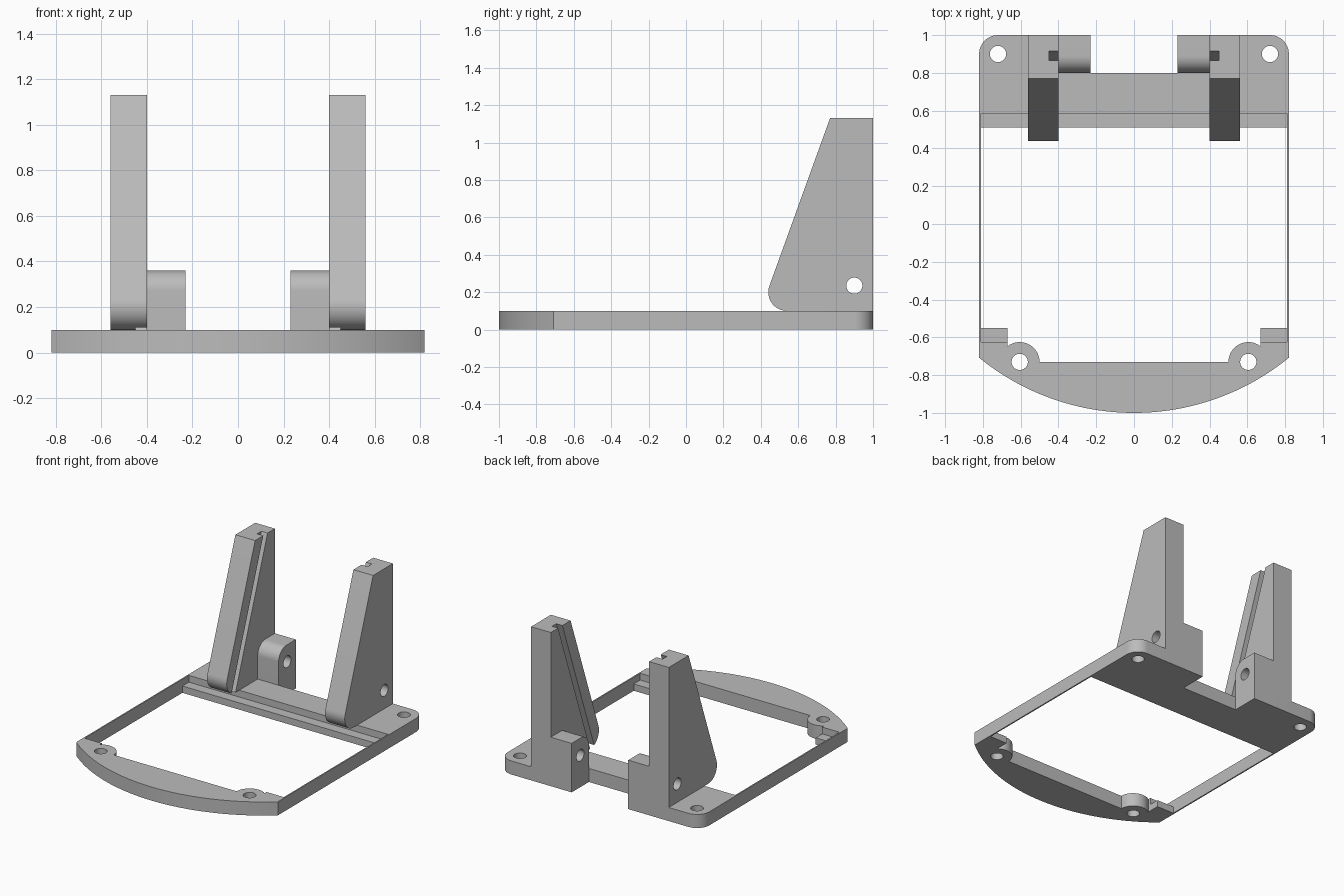
import bpy, bmesh
from math import sin, cos, radians

if "Cube" in bpy.data.objects:
    bpy.data.objects.remove(bpy.data.objects["Cube"])

grey = bpy.data.materials.new("plain grey")
grey.use_nodes = True
grey.diffuse_color = (0.5, 0.5, 0.5, 1)
grey.node_tree.nodes["Principled BSDF"].inputs["Base Color"].default_value = (0.5, 0.5, 0.5, 1)

HALF_W = 0.82      # half width of the frame
BASE_H = 0.1       # frame height
LEDGE_H = 0.05     # height of the low ledges
HOLE_R = 0.043


def arc(cx, cy, r, start, end, steps=16):
    angles = [radians(start + (end - start) * i / steps) for i in range(steps + 1)]
    return [(cx + r * cos(a), cy + r * sin(a)) for a in angles]


def circle(cx, cy, r=HOLE_R):
    return arc(cx, cy, r, 0, 360, 32)[:-1]


def prism(name, outline, lo, hi, axis="z", side=1):
    """Extrude an outline along z (points are x, y) or along x (points are y, z)."""
    bm = bmesh.new()

    def place(p, h):
        return (side * p[0], p[1], h) if axis == "z" else (side * h, p[0], p[1])

    bottom = [bm.verts.new(place(p, lo)) for p in outline]
    top = [bm.verts.new(place(p, hi)) for p in outline]
    bm.faces.new(bottom)
    bm.faces.new(top)
    n = len(outline)
    for i in range(n):
        j = (i + 1) % n
        bm.faces.new((bottom[i], bottom[j], top[j], top[i]))
    bmesh.ops.recalc_face_normals(bm, faces=bm.faces)
    mesh = bpy.data.meshes.new(name)
    bm.to_mesh(mesh)
    bm.free()
    mesh.materials.append(grey)
    obj = bpy.data.objects.new(name, mesh)
    bpy.context.collection.objects.link(obj)
    return obj


def box(name, x0, x1, y0, y1, z0, z1, side=1):
    return prism(name, [(x0, y0), (x1, y0), (x1, y1), (x0, y1)], z0, z1, "z", side)


def activate(obj):
    bpy.ops.object.select_all(action="DESELECT")
    obj.select_set(True)
    bpy.context.view_layer.objects.active = obj


def finish(obj, cutters=()):
    """Cut the holes and slots, then smooth the round faces."""
    activate(obj)
    for cutter in cutters:
        mod = obj.modifiers.new("cut", "BOOLEAN")
        mod.operation = "DIFFERENCE"
        mod.solver = "EXACT"
        mod.object = cutter
        bpy.ops.object.modifier_apply(modifier=mod.name)
        bpy.data.objects.remove(cutter)
    bpy.ops.object.shade_smooth_by_angle()


def bolt_holes(x, y):
    return [prism("hole_cutter", circle(s * x, y), -0.1, 0.3) for s in (-1, 1)]


# Rear plate with rounded corners and a notch in the back
plate = [(-HALF_W, 0.585), (HALF_W, 0.585)]
plate += arc(HALF_W - 0.1, 0.9, 0.1, 0, 90)
plate += [(0.4, 1), (0.4, 0.8), (-0.4, 0.8), (-0.4, 1)]
plate += arc(-HALF_W + 0.1, 0.9, 0.1, 90, 180)
finish(prism("rear_plate", plate, 0, BASE_H), bolt_holes(0.72, 0.9))
box("rear_ledge", -HALF_W, HALF_W, 0.51, 0.585, 0, LEDGE_H)

# Curved front bar with two round bosses
bow = arc(0, 0.297, 1.297, 270 - 39.21, 270 + 39.21, 48)
bow += [(HALF_W, -0.625), (0.67, -0.625)]
bow += arc(0.605, -0.73, 0.105, 51.8, 180)
bow += arc(-0.605, -0.73, 0.105, 0, 128.2)
bow += [(-0.67, -0.625), (-HALF_W, -0.625)]
finish(prism("front_bar", bow, 0, BASE_H), bolt_holes(0.605, -0.73))

# Upright profile: slanted front edge, rounded toe
upright = arc(0.54, 0.2, 0.1, 160, 270) + [(1, BASE_H), (1, 1.13), (0.77, 1.13)]
# Hinge tab profile: rounded upper front edge
tab = [(0.8, 0), (1, 0), (1, 0.36)] + arc(0.89, 0.27, 0.09, 90, 180)
# Slot parallel to the slanted edge
SLOPE = 0.3616


def slot_y(z):
    return 0.865 - SLOPE * (1.13 - z)


slot = [(slot_y(0), 0), (slot_y(0) + 0.05, 0), (slot_y(1.3) + 0.05, 1.3), (slot_y(1.3), 1.3)]

for side, label in ((1, "left"), (-1, "right")):
    # Thin side rails and small front ledges
    box(label + "_rail", HALF_W - 0.01, HALF_W, -0.625, 0.585, 0, BASE_H, side)
    box(label + "_front_ledge", 0.67, HALF_W - 0.01, -0.625, -0.55, 0, LEDGE_H, side)
    # Slotted upright and hinge tab, sharing a pin hole
    post = prism(label + "_upright", upright, 0.4, 0.56, "x", side)
    finish(post, [prism("slot_cutter", slot, 0.35, 0.45, "x", side),
                  prism("pin_cutter", circle(0.9, 0.235), 0.1, 0.7, "x", side)])
    lug = prism(label + "_hinge_tab", tab, 0.23, 0.4, "x", side)
    finish(lug, [prism("pin_cutter", circle(0.9, 0.235), 0.1, 0.7, "x", side)])
